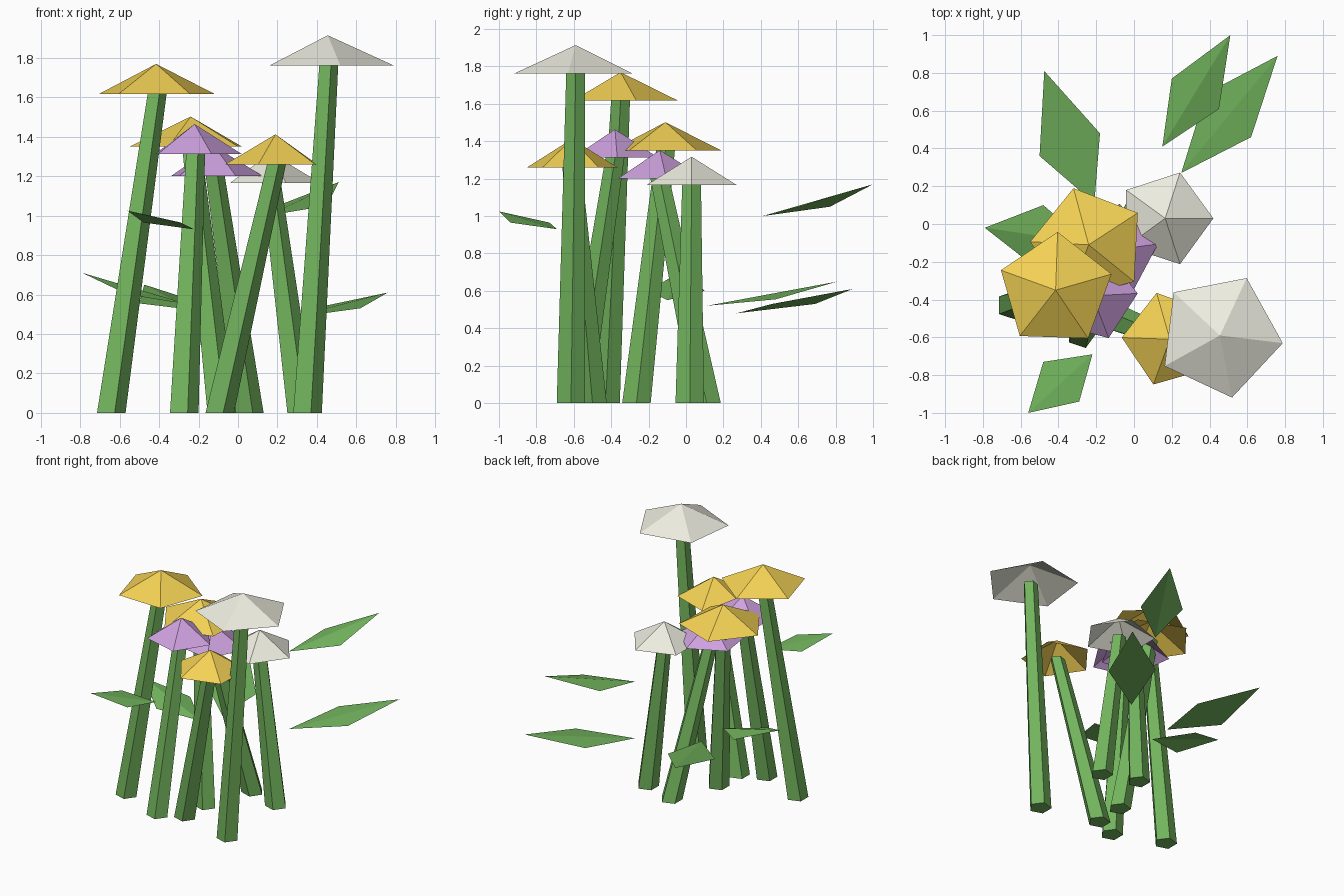
import bpy
from math import cos, sin, radians, tau

if "Cube" in bpy.data.objects:
    bpy.data.objects.remove(bpy.data.objects["Cube"])


def material(name, rgb):
    m = bpy.data.materials.new(name)
    m.diffuse_color = (*rgb, 1)
    m.use_nodes = True
    m.node_tree.nodes["Principled BSDF"].inputs["Base Color"].default_value = m.diffuse_color
    return m


GREEN = material("leaf_green", (0.17, 0.46, 0.11))
GOLD = material("gold", (0.90, 0.64, 0.09))
WHITE = material("white", (0.84, 0.84, 0.74))
PURPLE = material("purple", (0.62, 0.36, 0.74))


def add_mesh(name, verts, faces, mat):
    me = bpy.data.meshes.new(name)
    me.from_pydata(verts, [], faces)
    me.materials.append(mat)
    ob = bpy.data.objects.new(name, me)
    bpy.context.collection.objects.link(ob)
    return ob


def ring(c, r, start=0.0):
    """Horizontal pentagon around c."""
    return [(c[0] + r * cos(radians(start) + tau * k / 5),
             c[1] + r * sin(radians(start) + tau * k / 5), c[2]) for k in range(5)]


SIDES = [(k, (k + 1) % 5) for k in range(5)]


def flower(i, foot, top, z, r, start, mat):
    # leaning, tapered five-sided stem
    verts = ring((*foot, 0), 0.08) + ring((*top, z), 0.053)
    faces = [(a, b, b + 5, a + 5) for a, b in SIDES]
    faces += [(4, 3, 2, 1, 0), (5, 6, 7, 8, 9)]
    add_mesh(f"stem_{i}", verts, faces, GREEN)
    # open five-sided cone of petals
    verts = ring((*top, z), r, start) + [(*top, z + 0.152)]
    add_mesh(f"flower_head_{i}", verts, [(a, b, 5) for a, b in SIDES], mat)


# foot xy, head xy, head base height, head radius, rotation, colour
FLOWERS = [
    ((0.345, -0.615), (0.455, -0.59), 1.762, 0.335, -7, WHITE),
    ((-0.65, -0.43), (-0.415, -0.35), 1.617, 0.308, 16, GOLD),
    ((-0.28, -0.58), (-0.22, -0.38), 1.312, 0.24, 3, PURPLE),
    ((-0.10, -0.50), (0.19, -0.61), 1.26, 0.255, 34, GOLD),
    ((-0.09, -0.265), (-0.24, -0.11), 1.35, 0.31, 33, GOLD),
    ((0.05, 0.11), (-0.12, -0.14), 1.20, 0.25, 8, PURPLE),
    ((0.315, 0.02), (0.165, 0.03), 1.165, 0.255, 0, WHITE),
]
for i, f in enumerate(FLOWERS, 1):
    flower(i, *f)

# Leaves: base, right side, tip, left side, folded along the base-tip ridge
LEAVES = [
    ((0.15, 0.41, 1.00), (0.45, 0.61, 1.05), (0.51, 1.00, 1.17), (0.20, 0.77, 1.05)),
    ((0.25, 0.27, 0.48), (0.62, 0.46, 0.53), (0.76, 0.89, 0.61), (0.38, 0.69, 0.53)),
    ((-0.21, 0.11, 0.52), (-0.18, 0.48, 0.555), (-0.475, 0.81, 0.65), (-0.50, 0.36, 0.555)),
    ((-0.25, -0.10, 0.55), (-0.48, 0.10, 0.60), (-0.79, -0.02, 0.71), (-0.56, -0.20, 0.60)),
    ((-0.22, -0.69, 0.93), (-0.48, -0.73, 0.965), (-0.56, -1.00, 1.025), (-0.29, -0.94, 0.965)),
]
for i, pts in enumerate(LEAVES, 1):
    b, s, t = pts[:3]
    up = (s[0] - b[0]) * (t[1] - b[1]) - (s[1] - b[1]) * (t[0] - b[0]) > 0
    faces = [(0, 1, 2), (0, 2, 3)] if up else [(2, 1, 0), (3, 2, 0)]
    add_mesh(f"leaf_{i}", pts, faces, GREEN)
